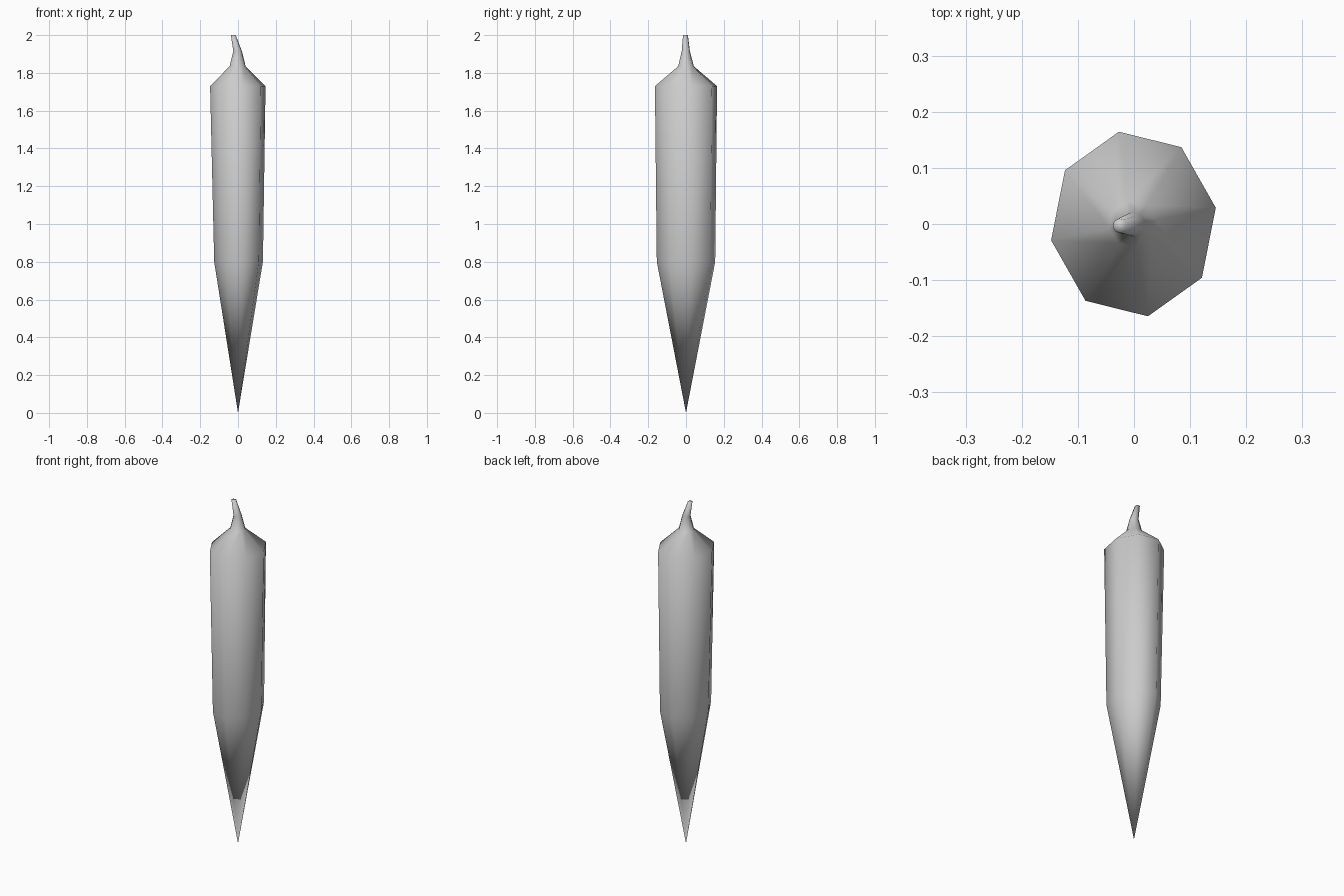
import bpy, bmesh
from math import cos, sin, pi, radians

cube = bpy.data.objects.get("Cube")
if cube:
    bpy.data.objects.remove(cube, do_unlink=True)

SIDES = 8
TURN = radians(10)

# One plain grey for the whole piece
grey = bpy.data.materials.new("plain_grey")
grey.use_nodes = True
colour = (0.6, 0.6, 0.6, 1)
grey.diffuse_color = colour
grey.node_tree.nodes["Principled BSDF"].inputs["Base Color"].default_value = colour

# Rings from bottom to top: height, centre x, centre y, radius x, radius y
rings = [
    (0.80, 0.003, 0.0, 0.131, 0.157),    # start of the pointed end
    (1.73, -0.001, 0.0, 0.149, 0.167),   # shoulder
    (1.835, -0.002, 0.0, 0.043, 0.042),  # neck
    (1.915, -0.002, -0.001, 0.023, 0.022),  # bend of the stem
    (2.00, -0.025, -0.003, 0.013, 0.013),   # stem end
]

bm = bmesh.new()


def add_ring(z, cx, cy, rx, ry):
    angles = [TURN + 2 * pi * i / SIDES for i in range(SIDES)]
    return [bm.verts.new((cx + rx * cos(a), cy + ry * sin(a), z)) for a in angles]


# Pointed end, body, shoulder and stem as one continuous skin
loops = [add_ring(*r) for r in rings]
tip = bm.verts.new((0, 0, 0))
for i in range(SIDES):
    j = (i + 1) % SIDES
    bm.faces.new((tip, loops[0][j], loops[0][i]))
    for low, high in zip(loops, loops[1:]):
        bm.faces.new((low[i], low[j], high[j], high[i]))
bm.faces.new(loops[-1])

bmesh.ops.recalc_face_normals(bm, faces=bm.faces)
for face in bm.faces:
    face.smooth = True

mesh = bpy.data.meshes.new("pointed_pod")
bm.to_mesh(mesh)
bm.free()
mesh.materials.append(grey)
pod = bpy.data.objects.new("pointed_pod", mesh)
bpy.context.collection.objects.link(pod)
